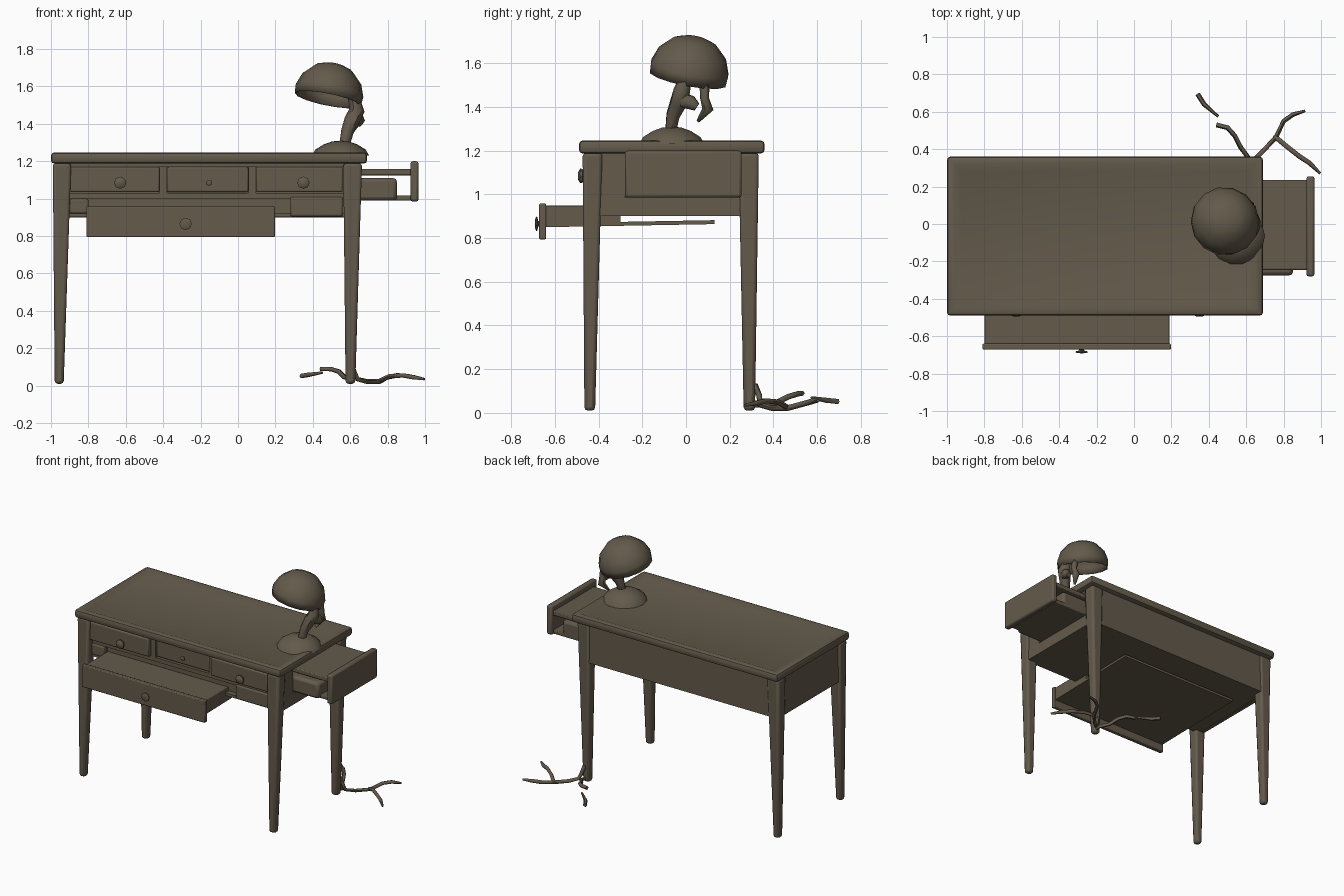
import bpy
import bmesh
import math
from mathutils import Vector

if "Cube" in bpy.data.objects:
    bpy.data.objects.remove(bpy.data.objects["Cube"], do_unlink=True)

wood = bpy.data.materials.new("dark_brown")
wood.use_nodes = True
COLOR = (0.125, 0.103, 0.070, 1)
wood.diffuse_color = COLOR
wood.node_tree.nodes["Principled BSDF"].inputs["Base Color"].default_value = COLOR


def finish(obj, bevel=0.0, segments=2, angle=40):
    obj.data.materials.append(wood)
    if bevel:
        mod = obj.modifiers.new("bevel", "BEVEL")
        mod.width, mod.segments = bevel, segments
    bpy.ops.object.select_all(action="DESELECT")
    obj.select_set(True)
    bpy.context.view_layer.objects.active = obj
    bpy.ops.object.shade_smooth_by_angle(angle=math.radians(angle))
    return obj


def from_bmesh(name, bm, **kw):
    bmesh.ops.recalc_face_normals(bm, faces=bm.faces)
    mesh = bpy.data.meshes.new(name)
    bm.to_mesh(mesh)
    bm.free()
    obj = bpy.data.objects.new(name, mesh)
    bpy.context.collection.objects.link(obj)
    return finish(obj, **kw)


def box(name, x, y, z, bevel=0.0, shear=0.0):
    """Box from ranges; shear lifts the rear edge."""
    bm = bmesh.new()
    bmesh.ops.create_cube(bm, size=1)
    for v in bm.verts:
        rear = v.co.y > 0
        v.co = Vector([r[0] + (r[1] - r[0]) * (c + 0.5) for r, c in zip((x, y, z), v.co)])
        v.co.z += shear if rear else 0
    return from_bmesh(name, bm, bevel=bevel)


def lathe(name, profile, location, axis, steps=16):
    bm = bmesh.new()
    verts = [bm.verts.new((r, 0, h)) for r, h in profile]
    edges = [bm.edges.new(p) for p in zip(verts, verts[1:])]
    bmesh.ops.spin(bm, geom=verts + edges, cent=(0, 0, 0), axis=(0, 0, 1),
                   angle=math.tau, steps=steps)
    bmesh.ops.remove_doubles(bm, verts=bm.verts, dist=0.0005)
    obj = from_bmesh(name, bm)
    obj.location = location
    obj.rotation_mode = "QUATERNION"
    obj.rotation_quaternion = Vector((0, 0, 1)).rotation_difference(Vector(axis))
    return obj


def tube(name, points, radii):
    curve = bpy.data.curves.new(name, "CURVE")
    curve.dimensions = "3D"
    curve.bevel_depth, curve.bevel_resolution = 1.0, 1
    curve.use_fill_caps = True
    spline = curve.splines.new("POLY")
    spline.points.add(len(points) - 1)
    for p, co, r in zip(spline.points, points, radii):
        p.co, p.radius = (*co, 1), r
    obj = bpy.data.objects.new(name, curve)
    bpy.context.collection.objects.link(obj)
    bpy.ops.object.select_all(action="DESELECT")
    obj.select_set(True)
    bpy.context.view_layer.objects.active = obj
    bpy.ops.object.convert(target="MESH")
    return finish(bpy.context.object, angle=60)


# Table top: rounded slab with a sloping border around a dished panel
bm = bmesh.new()
bmesh.ops.create_cube(bm, size=1)
for v in bm.verts:
    v.co = Vector((-0.155 + v.co.x * 1.69, -0.065 + v.co.y * 0.85, 1.217 + v.co.z * 0.06))
bmesh.ops.bevel(bm, geom=list(bm.edges), offset=0.018, segments=2, profile=0.5, affect="EDGES")
upper = max(bm.faces, key=lambda f: f.calc_center_median().z + f.calc_area())
bmesh.ops.inset_region(bm, faces=[upper], thickness=0.03)
bmesh.ops.inset_region(bm, faces=[upper], thickness=0.055, depth=-0.015)
from_bmesh("table_top", bm, angle=35)

# Tapered legs, top and bottom ranges per axis
for xn, xt, xb in (("right", (-0.99, -0.892), (-0.98, -0.932)),
                   ("left", (0.563, 0.663), (0.575, 0.627))):
    for yn, yt, yb in (("front", (-0.473, -0.383), (-0.465, -0.416)),
                       ("back", (0.24, 0.333), (0.264, 0.316))):
        bm = bmesh.new()
        bmesh.ops.create_cube(bm, size=1)
        for v in bm.verts:
            xr, yr, z = (xt, yt, 1.19) if v.co.z > 0 else (xb, yb, 0.01)
            v.co = Vector((xr[v.co.x > 0], yr[v.co.y > 0], z))
        from_bmesh(f"{yn}_{xn}_leg", bm, bevel=0.016)

# Carcass panels
box("back_panel", (-0.95, 0.64), (0.29, 0.32), (0.9, 1.19))
box("right_panel", (-0.975, -0.945), (-0.44, 0.3), (0.9, 1.19))
box("left_lower_panel", (0.615, 0.645), (-0.44, 0.3), (0.9, 0.985))
box("left_upper_rail", (0.615, 0.645), (-0.44, 0.3), (1.165, 1.19))
box("left_front_panel", (0.615, 0.645), (-0.44, -0.28), (0.98, 1.17))
box("carcass_floor", (-0.95, 0.63), (-0.42, 0.3), (0.902, 0.922))
box("middle_shelf", (-0.95, 0.62), (-0.42, 0.3), (1.0, 1.03))
box("front_upper_rail", (-0.95, 0.62), (-0.44, -0.4), (1.17, 1.19))
box("recess_panel", (-0.95, 0.6), (-0.38, -0.36), (0.92, 1.18))
for i, x in enumerate((-0.4, 0.075)):
    box(f"drawer_divider_{i + 1}", (x - 0.02, x + 0.02), (-0.42, -0.37), (1.02, 1.18))
box("lower_left_rail", (0.28, 0.56), (-0.43, -0.38), (0.905, 1.01), bevel=0.01)
box("lower_right_rail", (-0.9, -0.8), (-0.43, -0.38), (0.92, 1.0), bevel=0.01)

# Three upper drawers with knobs, the middle one set back
KNOB = [(0, 0), (0.014, 0), (0.012, 0.012), (0.032, 0.022), (0.033, 0.032), (0.02, 0.041), (0, 0.043)]
for name, x, front, kx, size in (("right", (-0.9, -0.42), -0.452, -0.63, 1),
                                 ("center", (-0.38, 0.055), -0.412, -0.155, 0.5),
                                 ("left", (0.095, 0.56), -0.452, 0.35, 1)):
    box(f"{name}_drawer", x, (front, -0.1), (1.035, 1.168), bevel=0.008)
    lathe(f"{name}_drawer_knob", [(r * size, h * size) for r, h in KNOB],
          (kx, front, 1.085), (0, -1, 0), steps=8)

# Wide lower drawer, pulled out
box("wide_drawer_front", (-0.81, 0.197), (-0.672, -0.64), (0.794, 0.958), bevel=0.006)
box("wide_drawer_top", (-0.8, 0.19), (-0.65, -0.38), (0.9, 0.95), bevel=0.004)
box("wide_drawer_floor", (-0.8, 0.19), (-0.64, 0.13), (0.85, 0.868), shear=0.014)
for i, x in enumerate((-0.8, 0.17)):
    box(f"wide_drawer_runner_{i + 1}", (x, x + 0.02), (-0.64, -0.3), (0.852, 0.905), shear=0.006)
lathe("wide_drawer_knob", [(r, h * 0.5) for r, h in KNOB], (-0.28, -0.67, 0.865), (0, -1, 0), steps=8)

# Side drawer, pulled out
box("side_drawer_front", (0.922, 0.965), (-0.28, 0.255), (0.985, 1.2), bevel=0.012)
box("side_drawer_top", (0.45, 0.93), (-0.245, 0.235), (1.125, 1.158), bevel=0.006)
box("side_drawer_floor", (0.45, 0.93), (-0.245, 0.235), (0.99, 1.018), bevel=0.006)
box("side_drawer_body", (0.45, 0.85), (-0.275, 0.235), (0.99, 1.11), bevel=0.02)

# Lamp: domed base, bent arm, loose hook and tilted shade
lathe("lamp_base", [(0.152, 0), (0.135, 0.03), (0.09, 0.058), (0.045, 0.074), (0, 0.078)],
      (0.548, -0.065, 1.232), (0, 0, 1), steps=14)
tube("lamp_arm", [(0.57, -0.07, 1.29), (0.585, -0.06, 1.36), (0.61, -0.035, 1.42),
                  (0.635, -0.02, 1.47), (0.62, 0.0, 1.54)], (0.028, 0.034, 0.042, 0.042, 0.03))
tube("lamp_arm_joint", [(0.62, -0.03, 1.44), (0.645, 0.02, 1.42), (0.645, 0.05, 1.4)],
     (0.035, 0.035, 0.02))
tube("lamp_hook", [(0.61, 0.085, 1.54), (0.625, 0.085, 1.44), (0.62, 0.1, 1.39),
                   (0.595, 0.055, 1.335)], (0.026, 0.02, 0.026, 0.008))
shade = lathe("lamp_shade", [(0.18, 0), (0.184, 0.05), (0.16, 0.115), (0.1, 0.175), (0.05, 0.193), (0, 0.196)],
              (0.48, 0.008, 1.53), (0.2, 0.19, 1), steps=14)
shell = shade.modifiers.new("shell", "SOLIDIFY")
shell.thickness = 0.008

# Broken cord on the floor around the back left leg
CORD = [
    [(0.34, 0.695, 0.052), (0.375, 0.64, 0.058), (0.45, 0.575, 0.07)],
    [(0.44, 0.53, 0.09), (0.5, 0.515, 0.088), (0.54, 0.47, 0.075), (0.57, 0.41, 0.045),
     (0.615, 0.35, 0.035), (0.6, 0.28, 0.035)],
    [(0.61, 0.315, 0.13), (0.62, 0.335, 0.08), (0.64, 0.34, 0.035), (0.69, 0.39, 0.022),
     (0.76, 0.465, 0.022), (0.8, 0.55, 0.045), (0.85, 0.585, 0.055), (0.915, 0.605, 0.055)],
    [(0.75, 0.47, 0.022), (0.81, 0.42, 0.05), (0.88, 0.365, 0.055), (0.94, 0.325, 0.045), (0.996, 0.27, 0.035)],
]
for i, path in enumerate(CORD):
    tube(f"cord_piece_{i + 1}", path, [0.013] * (len(path) - 1) + [0.007])
